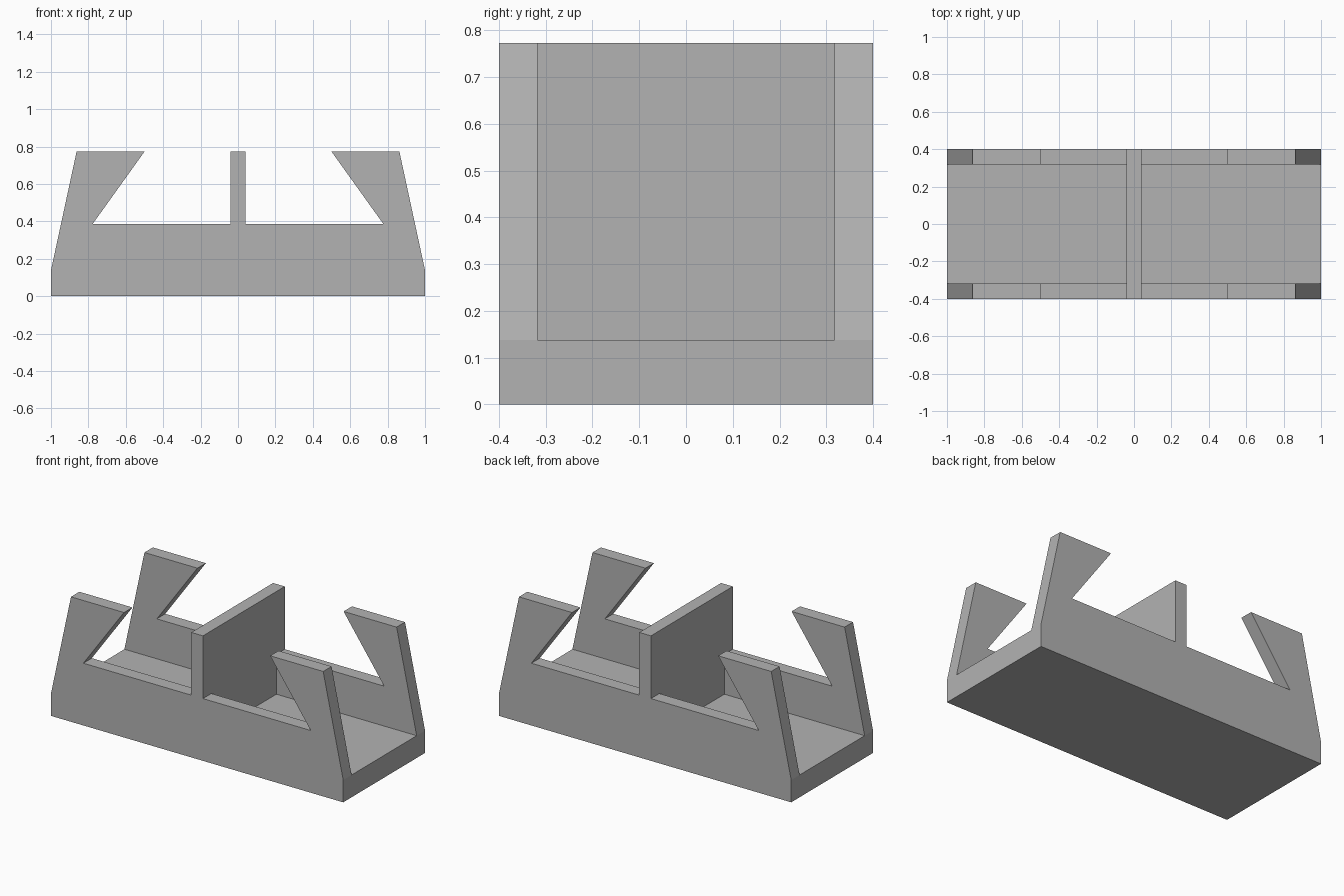
import bpy
import bmesh

cube = bpy.data.objects.get("Cube")
if cube:
    bpy.data.objects.remove(cube, do_unlink=True)

HALF_DEPTH = 0.4
INNER = 0.318      # inside face of the side walls
FLOOR = 0.138      # top of the floor
LEDGE = 0.385      # low part of the side walls
TOP = 0.773
DIVIDER = 0.04     # half thickness of the divider

grey = bpy.data.materials.new("plain grey")
grey.use_nodes = True
colour = (0.45, 0.45, 0.45, 1)
grey.diffuse_color = colour
grey.node_tree.nodes["Principled BSDF"].inputs["Base Color"].default_value = colour


def extrude_profile(name, profile, half_depth):
    """Solid made from an (x, z) outline, centred on y = 0."""
    bm = bmesh.new()
    face = bm.faces.new([bm.verts.new((x, -half_depth, z)) for x, z in profile])
    result = bmesh.ops.extrude_face_region(bm, geom=[face])
    verts = [v for v in result["geom"] if isinstance(v, bmesh.types.BMVert)]
    bmesh.ops.translate(bm, vec=(0, 2 * half_depth, 0), verts=verts)
    bmesh.ops.recalc_face_normals(bm, faces=bm.faces)
    mesh = bpy.data.meshes.new(name)
    bm.to_mesh(mesh)
    bm.free()
    mesh.materials.append(grey)
    obj = bpy.data.objects.new(name, mesh)
    bpy.context.collection.objects.link(obj)
    return obj


# Holder body: mirrored side outline with a hook at each end and a centre post
half = [(1, 0), (1, FLOOR), (0.863, TOP), (0.5, TOP), (0.778, LEDGE),
        (DIVIDER, LEDGE), (DIVIDER, TOP)]
outline = half + [(-x, z) for x, z in reversed(half)]
body = extrude_profile("holder_body", outline, HALF_DEPTH)

# Open-ended trays either side of the divider
for name, side in (("left_tray_cutter", 1), ("right_tray_cutter", -1)):
    box = [(side * x, z) for x, z in
           ((DIVIDER, FLOOR), (1.2, FLOOR), (1.2, 1), (DIVIDER, 1))]
    cutter = extrude_profile(name, box, INNER)
    cutter.hide_render = True
    cutter.hide_set(True)
    cut = body.modifiers.new(name, 'BOOLEAN')
    cut.operation = 'DIFFERENCE'
    cut.solver = 'EXACT'
    cut.object = cutter
